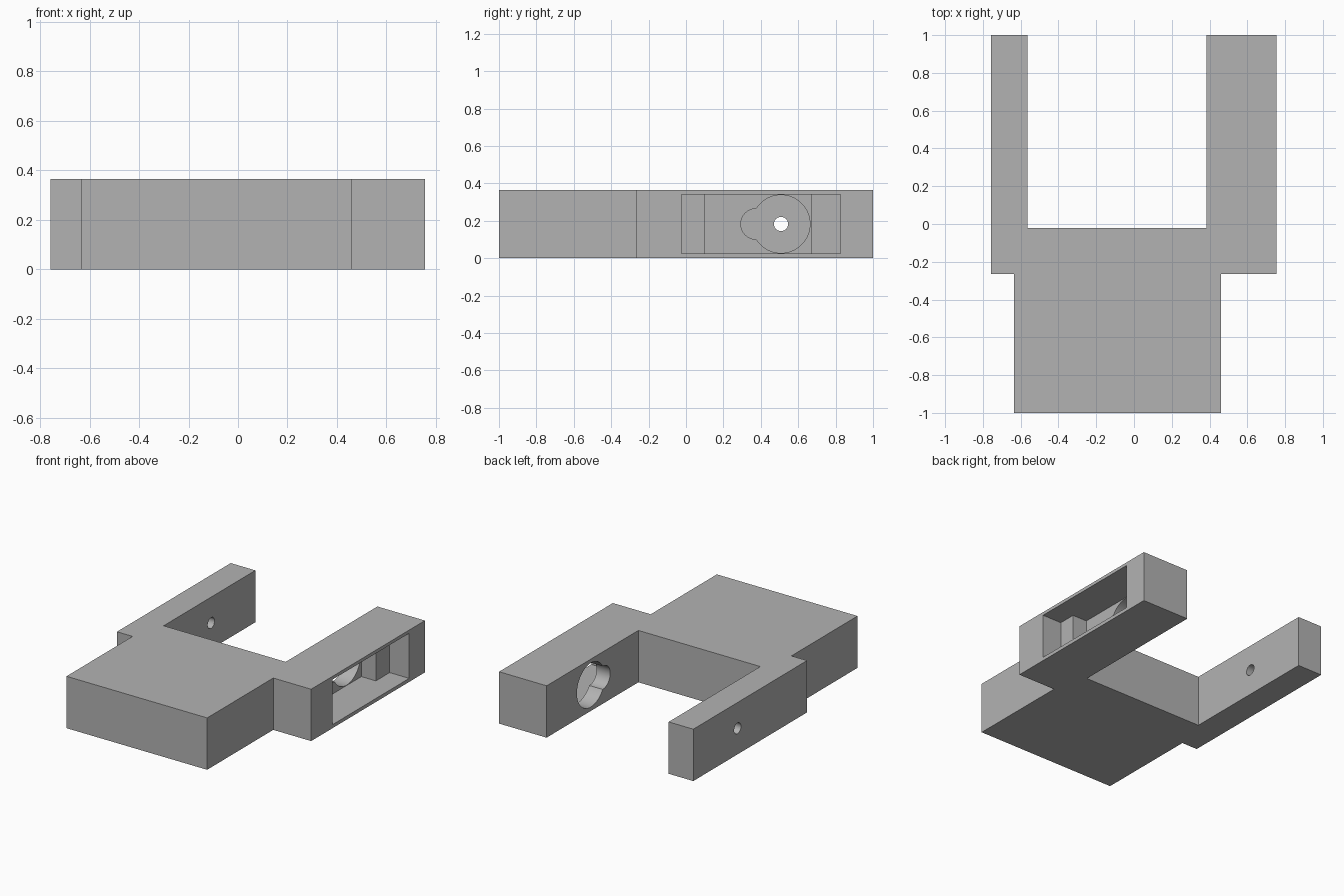
import bpy, bmesh
from math import radians
from mathutils import Matrix

if "Cube" in bpy.data.objects:
    bpy.data.objects.remove(bpy.data.objects["Cube"], do_unlink=True)

HEIGHT = 0.365
HOLE_Z = 0.183

grey = bpy.data.materials.new("plain grey")
grey.use_nodes = True
grey.diffuse_color = (0.45, 0.45, 0.45, 1)
grey.node_tree.nodes["Principled BSDF"].inputs["Base Color"].default_value = (0.45, 0.45, 0.45, 1)


def add_object(name, bm):
    bmesh.ops.recalc_face_normals(bm, faces=bm.faces[:])
    mesh = bpy.data.meshes.new(name)
    bm.to_mesh(mesh)
    bm.free()
    mesh.materials.append(grey)
    obj = bpy.data.objects.new(name, mesh)
    bpy.context.collection.objects.link(obj)
    return obj


def prism(name, outline, z0, z1):
    """Plan outline extruded upward."""
    bm = bmesh.new()
    face = bm.faces.new([bm.verts.new((x, y, z0)) for x, y in outline])
    top = bmesh.ops.extrude_face_region(bm, geom=[face])["geom"]
    verts = [v for v in top if isinstance(v, bmesh.types.BMVert)]
    bmesh.ops.translate(bm, verts=verts, vec=(0, 0, z1 - z0))
    return add_object(name, bm)


def bore(name, x0, x1, y, radius):
    """Round cutter along x."""
    bm = bmesh.new()
    place = Matrix.Translation(((x0 + x1) / 2, y, HOLE_Z)) @ Matrix.Rotation(radians(90), 4, "Y")
    bmesh.ops.create_cone(bm, cap_ends=True, segments=64, radius1=radius,
                          radius2=radius, depth=x1 - x0, matrix=place)
    return add_object(name, bm)


# Body with a narrow and a wide arm
bracket = prism("forked_bracket", [
    (-0.635, -1), (0.46, -1), (0.46, -0.265), (0.755, -0.265),
    (0.755, 1), (0.385, 1), (0.385, -0.02), (-0.565, -0.02),
    (-0.565, 1), (-0.757, 1), (-0.757, -0.265), (-0.635, -0.265)], 0, HEIGHT)

# Stepped pocket, keyhole opening and pin hole
cutters = [
    prism("pocket_cutter", [
        (0.9, -0.025), (0.9, 0.825), (0.603, 0.825), (0.603, 0.672),
        (0.49, 0.672), (0.49, 0.1), (0.603, 0.1), (0.603, -0.025)], 0.025, 0.342),
    bore("keyhole_round_cutter", 0.3, 0.55, 0.508, 0.155),
    bore("keyhole_lobe_cutter", 0.3, 0.56, 0.375, 0.082),
    bore("pin_hole_cutter", -0.9, -0.4, 0.508, 0.038),
]

bpy.context.view_layer.objects.active = bracket
for cutter in cutters:
    cutter.hide_render = True
    cut = bracket.modifiers.new(cutter.name, "BOOLEAN")
    cut.operation = "DIFFERENCE"
    cut.solver = "EXACT"
    cut.object = cutter
    bpy.ops.object.modifier_apply(modifier=cut.name)
    bpy.data.objects.remove(cutter, do_unlink=True)

# Smooth bores, crisp edges
bpy.ops.object.select_all(action="DESELECT")
bracket.select_set(True)
bpy.ops.object.shade_smooth_by_angle(angle=radians(30))
